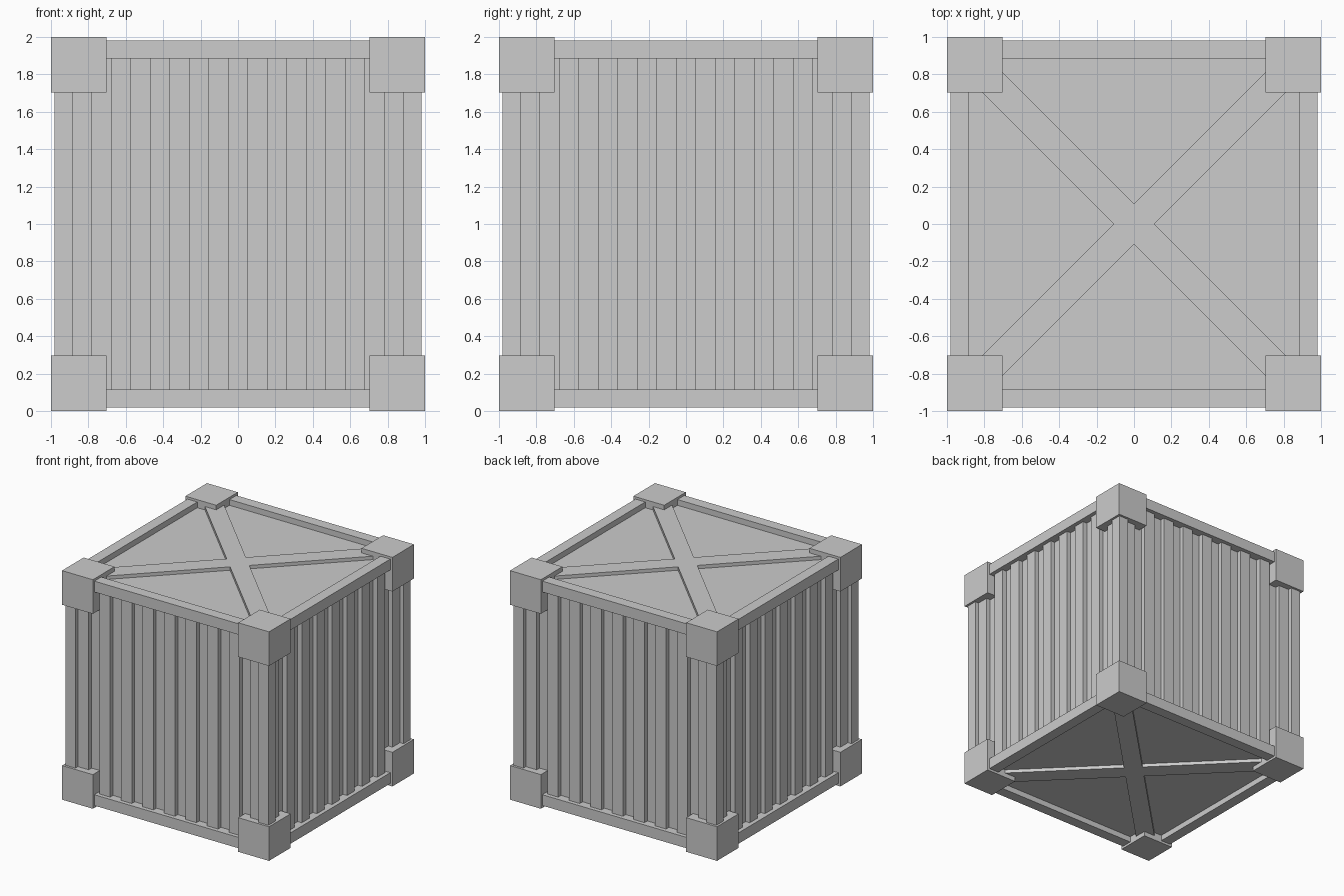
import bpy
from math import radians
from mathutils import Matrix, Vector

if "Cube" in bpy.data.objects:
    bpy.data.objects.remove(bpy.data.objects["Cube"], do_unlink=True)

paint = bpy.data.materials.new("container grey")
paint.use_nodes = True
GREY = (0.604, 0.604, 0.604, 1)
paint.diffuse_color = GREY
paint.node_tree.nodes["Principled BSDF"].inputs["Base Color"].default_value = GREY

CENTRE = Matrix.Translation((0, 0, 1))
CORNER = 0.298             # corner block size
OUT, INN = 0.98, 0.885     # frame bar outer and inner faces
WALL, RIB = 0.905, 0.945   # wall groove and rib faces
ROOF, BRACE = 0.93, 0.96   # roof panel and brace faces


def box(name, low, high, turn=Matrix()):
    """Box between two points about the crate centre, then turned."""
    low, high = Vector(low), Vector(high)
    bpy.ops.mesh.primitive_cube_add(size=1)
    ob = bpy.context.object
    ob.name = name
    ob.data.transform(CENTRE @ turn @ Matrix.Translation((low + high) / 2)
                      @ Matrix.Diagonal((*(high - low), 1)))
    ob.data.materials.append(paint)
    return ob


# Inner body
box("body_panels", (-WALL, -WALL, -ROOF), (WALL, WALL, ROOF))

# Corner blocks
for x in (-1, 1):
    for y in (-1, 1):
        for z in (-1, 1):
            a = Vector((x, y, z))
            b = a * (1 - CORNER)
            box("corner_block", [min(p) for p in zip(a, b)], [max(p) for p in zip(a, b)])

# Frame bars along each of the three axes
axes = {"cross_rail": Matrix.Rotation(radians(90), 4, "Y"),
        "side_rail": Matrix.Rotation(radians(90), 4, "X"),
        "upright_post": Matrix()}
for name, turn in axes.items():
    for q in range(4):
        box(name, (INN, INN, -0.8), (OUT, OUT, 0.8),
            turn @ Matrix.Rotation(radians(90 * q), 4, "Z"))

# Corrugated walls: ribs alternate with grooves, a rib beside each post
step = 2 * INN / 17
for q in range(4):
    turn = Matrix.Rotation(radians(90 * q), 4, "Z")
    for i in range(9):
        x = -INN + step * 2 * i
        box("wall_rib", (x, -RIB, -0.9), (x + step, -WALL + 0.02, 0.9), turn)

# Crossed braces on the roof and floor
for name, flip in (("roof_brace", 0), ("floor_brace", 180)):
    for angle in (45, -45):
        turn = Matrix.Rotation(radians(flip), 4, "X") @ Matrix.Rotation(radians(angle), 4, "Z")
        box(name, (-1.2, -0.077, ROOF - 0.02), (1.2, 0.077, BRACE), turn)
